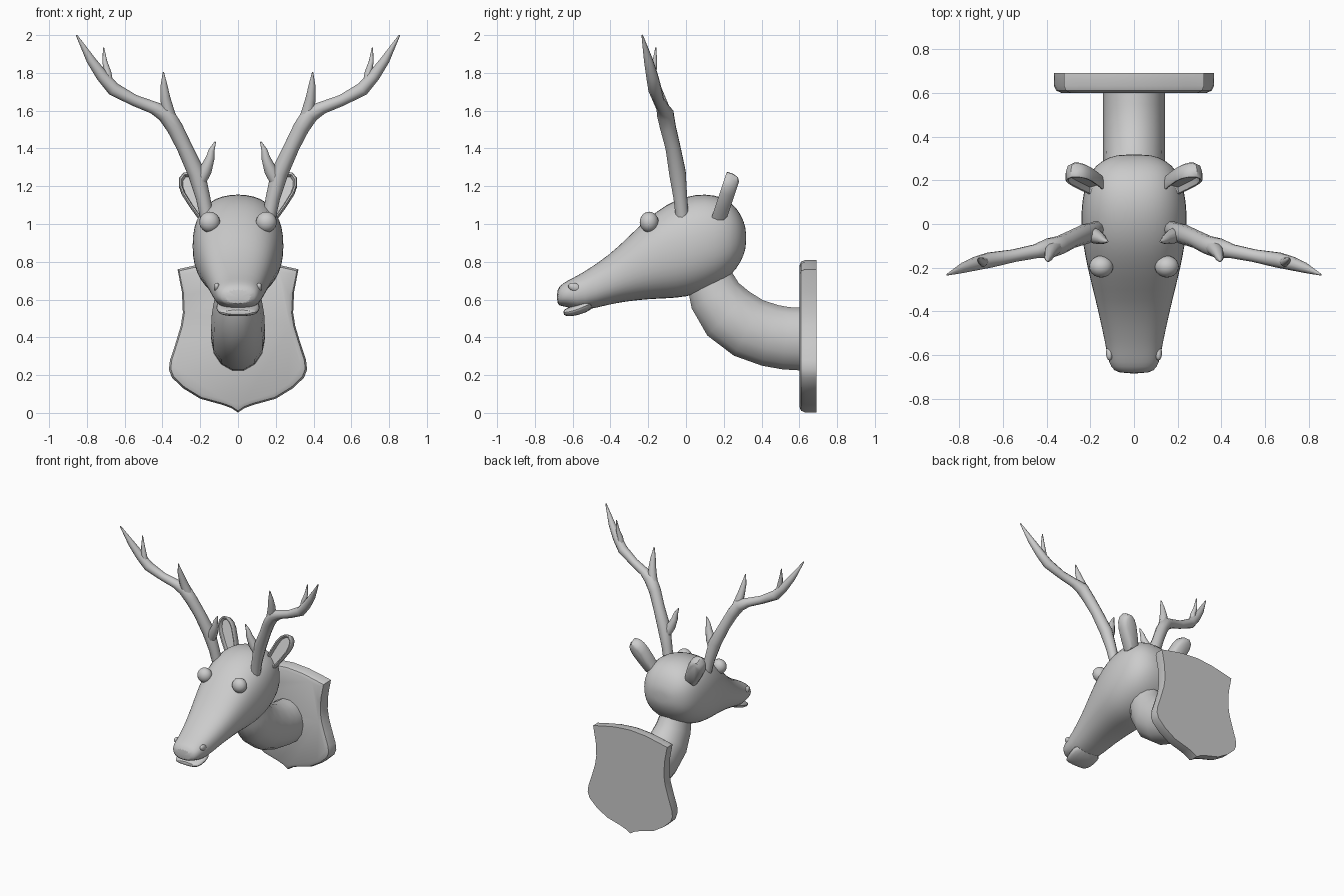
import bpy, bmesh, math
from mathutils import Vector, Matrix

if "Cube" in bpy.data.objects:
    bpy.data.objects.remove(bpy.data.objects["Cube"])


def finish(name, bm, mirror=False, subsurf=0, angle=40):
    bmesh.ops.recalc_face_normals(bm, faces=bm.faces)
    me = bpy.data.meshes.new(name)
    bm.to_mesh(me)
    bm.free()
    ob = bpy.data.objects.new(name, me)
    bpy.context.collection.objects.link(ob)
    bpy.ops.object.select_all(action='DESELECT')
    ob.select_set(True)
    bpy.context.view_layer.objects.active = ob
    bpy.ops.object.shade_smooth_by_angle(angle=math.radians(angle))
    if mirror:
        ob.modifiers.new("Mirror", 'MIRROR')
    if subsurf:
        m = ob.modifiers.new("Smooth", 'SUBSURF')
        m.levels = m.render_levels = subsurf
    return ob


def loft(bm, rings):
    rows = [[bm.verts.new(p) for p in r] for r in rings]
    n = len(rows[0])
    for a, b in zip(rows, rows[1:]):
        for i in range(n):
            bm.faces.new((a[i], a[(i + 1) % n], b[(i + 1) % n], b[i]))
    bm.faces.new(rows[0][::-1])
    bm.faces.new(rows[-1])


def head_rings(sections, n=20, e=0.86):
    rings = []
    for y, bot, top, w in sections:
        c, h, ring = (top + bot) / 2, (top - bot) / 2, []
        for i in range(n):
            a = 2 * math.pi * i / n
            co, si = math.cos(a), math.sin(a)
            ring.append((w * math.copysign(abs(co) ** e, co), y,
                         c + h * math.copysign(abs(si) ** e, si)))
        rings.append(ring)
    return rings


def tube(bm, pts, n=8, sx=1.0):
    # pts: x, y, z, radius; sx squeezes the tube sideways
    P = [Vector(p[:3]) for p in pts]
    rings = []
    for i, p in enumerate(P):
        t = (P[min(i + 1, len(P) - 1)] - P[max(i - 1, 0)]).normalized()
        u = Vector((1, 0, 0)) if sx != 1 else Vector((0, 1, 0)).cross(t).normalized()
        v = t.cross(u).normalized()
        r = pts[i][3]
        rings.append([p + u * r * sx * math.cos(2 * math.pi * k / n)
                      + v * r * math.sin(2 * math.pi * k / n) for k in range(n)])
    loft(bm, rings)


def ball(name, loc, scale, rot=0):
    bm = bmesh.new()
    m = (Matrix.Translation(loc) @ Matrix.Rotation(rot, 4, 'X')
         @ Matrix.Diagonal((*scale, 1)))
    bmesh.ops.create_uvsphere(bm, u_segments=20, v_segments=12, radius=1, matrix=m)
    finish(name, bm, mirror=True)


# Head with upper muzzle
bm = bmesh.new()
loft(bm, head_rings([
    (-.685, .57, .655, .075), (-.655, .565, .685, .108), (-.61, .555, .71, .122),
    (-.55, .535, .74, .132), (-.4, .575, .84, .165), (-.3, .59, .94, .19),
    (-.2, .6, 1.035, .215), (-.1, .603, 1.11, .235), (0, .61, 1.15, .246),
    (.1, .64, 1.165, .242), (.2, .69, 1.145, .222), (.27, .76, 1.09, .18),
    (.31, .84, 1.01, .11), (.318, .89, .96, .05)]))
finish("head", bm, subsurf=1)

# Lower jaw
bm = bmesh.new()
loft(bm, head_rings([
    (-.65, .52, .545, .085), (-.63, .508, .555, .1), (-.57, .515, .58, .118),
    (-.48, .55, .63, .12)], n=16))
finish("lower_jaw", bm, subsurf=1)

# Eyes and nostrils
ball("eyes", (.15, -.195, 1.01), (.055, .05, .055))
ball("nostrils", (.112, -.59, .665), (.016, .035, .022), math.radians(-20))

# Neck
bm = bmesh.new()
tube(bm, [(0, .62, .39, .17), (0, .53, .395, .17), (0, .445, .41, .17),
          (0, .33, .45, .17), (0, .225, .525, .165), (0, .155, .62, .145),
          (0, .12, .72, .125), (0, .1, .8, .11)], n=14, sx=.84)
finish("neck", bm)

# Shield plaque
half = [(0, .81), (.13, .80), (.24, .778), (.32, .76), (.297, .64), (.292, .53),
        (.303, .46), (.33, .37), (.36, .28), (.366, .23), (.35, .187), (.29, .13),
        (.2, .075), (.08, .042), (.035, .025), (0, .002)]
outline = half + [(-x, z) for x, z in half[-2:0:-1]]
bm = bmesh.new()
rings = []
for y, inset in [(.69, 0), (.632, 0), (.61, .009), (.60, .03)]:
    rings.append([(x * (1 - inset / .33), y, .4 + (z - .4) * (1 - inset / .4))
                  for x, z in outline])
loft(bm, rings)
finish("plaque", bm)

# Ears: slab with a hollowed front
d = Vector((.46, .28, .84)).normalized()
n = Vector((0, -.95, .31))
n = (n - d * n.dot(d)).normalized()
w = d.cross(n)
base = Vector((.165, .175, 1.04))
shape = [(-.045, 0), (-.056, .08), (-.062, .17), (-.055, .215), (-.035, .25), (0, .266),
         (.035, .25), (.055, .215), (.062, .17), (.056, .08), (.045, 0)]
bm = bmesh.new()
rings = []
for off, s in [(-.042, .55), (-.03, .85), (0, 1), (.03, 1), (.036, .93), (.034, .8),
               (.008, .68)]:
    rings.append([base + w * u * s + d * (.13 + (v - .13) * (.5 + .5 * s)) + n * off
                  for u, v in shape])
loft(bm, rings)
finish("ears", bm, mirror=True)

# Antlers: main beam and three tines
bm = bmesh.new()
for path in [
    [(.165, -.02, 1.04, .036), (.185, -.03, 1.14, .038), (.22, -.045, 1.27, .046),
     (.285, -.07, 1.41, .041), (.335, -.095, 1.51, .043), (.385, -.11, 1.585, .046),
     (.45, -.125, 1.617, .033), (.55, -.145, 1.655, .03), (.66, -.165, 1.715, .036),
     (.72, -.18, 1.785, .032), (.78, -.2, 1.87, .024), (.855, -.232, 2.0, .004)],
    [(.21, -.04, 1.21, .033), (.172, -.058, 1.285, .034), (.147, -.07, 1.35, .023),
     (.14, -.075, 1.39, .016), (.12, -.08, 1.435, .004)],
    [(.35, -.1, 1.53, .036), (.372, -.115, 1.6, .034), (.385, -.135, 1.67, .026),
     (.392, -.155, 1.735, .018), (.395, -.172, 1.805, .003)],
    [(.685, -.17, 1.73, .026), (.69, -.175, 1.8, .02), (.705, -.165, 1.86, .013),
     (.712, -.16, 1.935, .003)],
]:
    tube(bm, path, n=10)
# mirrored tines of the middle fork share the beam, so all branches stay one object
finish("antlers", bm, mirror=True, angle=60)
